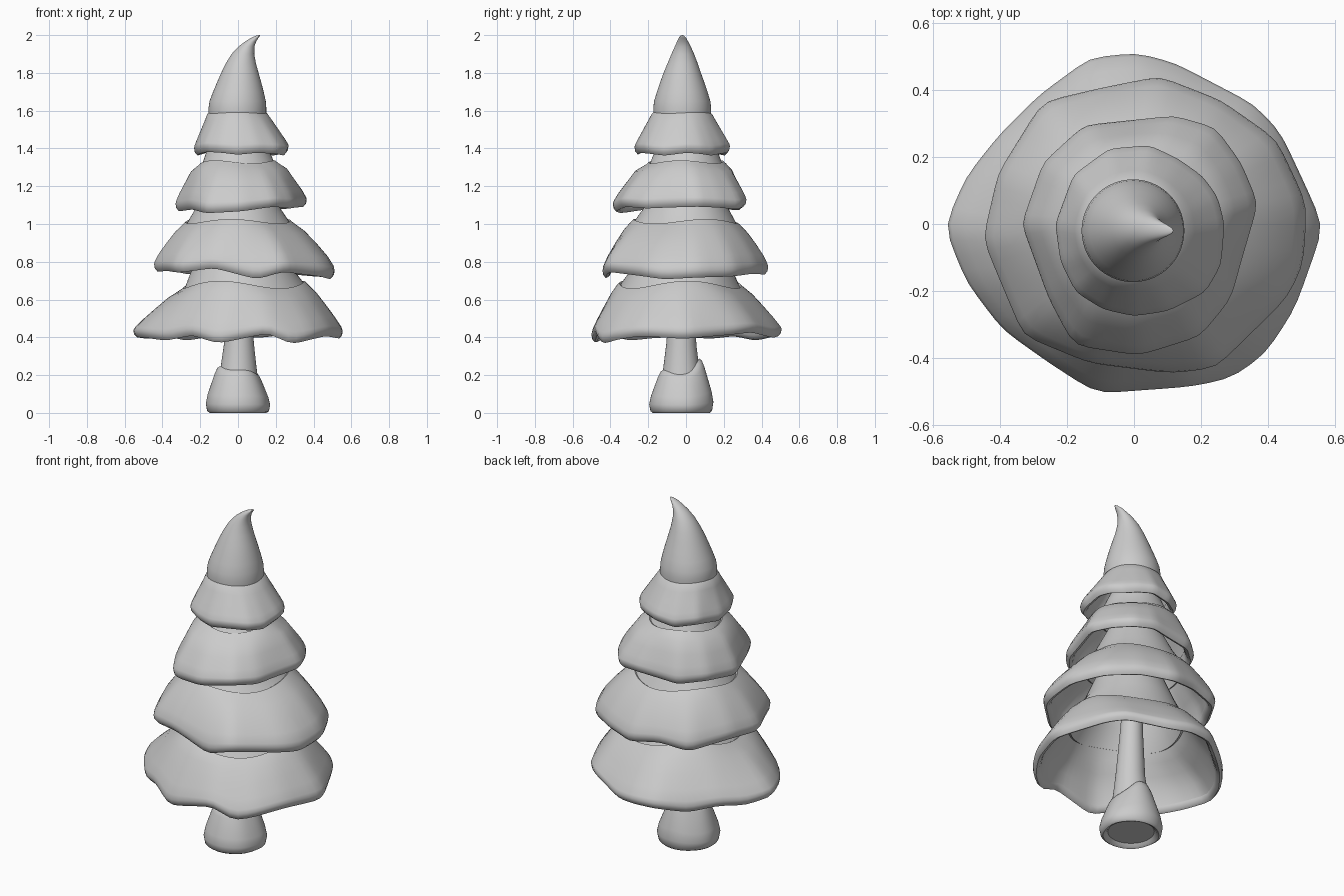
import bpy
from math import sin, cos, pi, radians, atan2, hypot

N = 72
ANG = [2 * pi * j / N for j in range(N)]


def loft(name, rings, cap_start=False, cap_end=False):
    """Skin a list of equal-length closed point rings."""
    verts = [p for ring in rings for p in ring]
    faces = []
    for i in range(len(rings) - 1):
        for j in range(N):
            k = (j + 1) % N
            faces.append((i * N + j, i * N + k, (i + 1) * N + k, (i + 1) * N + j))
    if cap_start:
        faces.append(tuple(range(N))[::-1])
    if cap_end:
        b = (len(rings) - 1) * N
        faces.append(tuple(range(b, b + N)))
    mesh = bpy.data.meshes.new(name)
    mesh.from_pydata(verts, [], faces)
    mesh.update()
    ob = bpy.data.objects.new(name, mesh)
    bpy.context.collection.objects.link(ob)
    bpy.ops.object.select_all(action='DESELECT')
    bpy.context.view_layer.objects.active = ob
    ob.select_set(True)
    bpy.ops.object.shade_smooth_by_angle(angle=radians(50))
    return ob


def circle(z, cx, cy, r):
    return [(cx + r * cos(a), cy + r * sin(a), z) for a in ANG]


def outline(corners):
    """Radius and height at every angle along a polygon of (x, y, z) hundredths."""
    pts = sorted((atan2(y, x) % (2 * pi), x / 100, y / 100, z / 100) for x, y, z in corners)
    first, last = pts[0], pts[-1]
    pts = [(last[0] - 2 * pi, *last[1:])] + pts + [(first[0] + 2 * pi, *first[1:])]
    out = []
    for a in ANG:
        for p, q in zip(pts, pts[1:]):
            if p[0] <= a < q[0]:
                dx, dy = q[1] - p[1], q[2] - p[2]
                # ray from the centre meets the edge p-q
                t = (p[1] * sin(a) - p[2] * cos(a)) / (dy * cos(a) - dx * sin(a))
                out.append((hypot(p[1] + t * dx, p[2] + t * dy), p[3] + t * (q[3] - p[3])))
                break
    # light rounding of the corners
    return [tuple(0.2 * out[i - 1][c] + 0.6 * out[i][c] + 0.2 * out[(i + 1) % N][c]
                  for c in (0, 1)) for i in range(N)]


def tier(label, corners, r_top, z_top, shape, peak, off=(0, 0), phase=0, wave=0.02):
    """One drooping snow layer over a hollow foliage cone."""
    rim = outline(corners)

    def ring(s, h, dr=0.0, dz=0.0):
        pts = []
        for a, (rr, zr) in zip(ANG, rim):
            r = r_top + (rr + 0.004 - r_top) * s + dr
            zt = z_top + wave * sin(3 * a + phase)
            pts.append((r * cos(a) + off[0] * (1 - s), r * sin(a) + off[1] * (1 - s),
                        zr + (zt - zr) * h + dz))
        return pts

    # snow: top lip, bulging side, rolled rim, underside
    snow = [ring(0, 1, -0.03, -0.01), ring(0, 1, -0.008, 0.004), ring(0, 1, 0.006, -0.008)]
    snow += [ring(s, h) for s, h in shape]
    snow += [ring(1, 0, 0, 0.035), ring(1, 0, -0.004, 0.013), ring(1, 0, -0.018, -0.003),
             ring(1, 0, -0.034, 0.004), ring(1, 0, -0.044, 0.024), ring(1, 0, -0.052, 0.06)]
    loft("snow_" + label, snow)
    # foliage cone under the snow, emerging above it
    cone = [ring(1, 0, -0.046, 0.03)]
    cone += [ring(s, h, -0.035) for s, h in reversed(shape[:-1])]
    cone += [ring(0, 1, -0.016)]
    cone += [circle(z, off[0] * 0.6, off[1] * 0.6, r) for z, r in peak]
    loft("foliage_" + label, cone)


tier("bottom",
     [(56, -1, 39.5), (47.5, -25, 41), (39, -38, 39), (29, -45.5, 36.5), (16.5, -48, 42.5),
      (-11, -50, 37), (-25, -41, 41.5), (-39, -31, 38.5), (-49.5, -17, 40), (-56, -1, 40.5),
      (-49.5, 14, 39.5), (-40, 26, 41), (-28, 38, 38.5), (-13, 49, 41), (1, 50.5, 41),
      (12, 47.5, 40), (35, 35.5, 43), (43, 27.5, 42), (51, 10.5, 40.5)],
     0.33, 0.675, [(0.27, 0.82), (0.53, 0.6), (0.79, 0.37), (0.96, 0.2)],
     [(0.79, 0.25), (0.98, 0.17)], off=(0.03, -0.03), phase=1.2)
tier("lower",
     [(51, 6, 72), (50, -12, 71), (45, -22, 72.5), (24, -42.5, 75), (10.5, -44, 71),
      (-13, -41, 77), (-32.5, -33, 74.5), (-38.5, -19, 75.5), (-44.5, -4.5, 75),
      (-40, 15, 76.5), (-27, 36, 73.5), (-10, 40, 76), (7.5, 43.5, 73.5), (25.5, 36.5, 74),
      (42, 25, 72.5)],
     0.285, 1.01, [(0.3, 0.82), (0.58, 0.6), (0.84, 0.37), (0.98, 0.2)],
     [(1.09, 0.22), (1.24, 0.145)], phase=0.4, wave=0.012)
tier("upper",
     [(36.5, 6, 109.5), (31.5, -11, 109), (28.5, -22, 108.5), (19.5, -33, 109.5),
      (1.5, -38.7, 107), (-17.7, -35.7, 106), (-25, -22, 108), (-33, 0, 107),
      (-26.7, 18, 108.5), (-14.7, 29, 107.5), (12, 31.8, 109.5), (24, 28.3, 108),
      (31.5, 18, 109)],
     0.205, 1.325, [(0.35, 0.84), (0.6, 0.6), (0.85, 0.36), (0.98, 0.2)],
     [(1.39, 0.165), (1.5, 0.115)], phase=2.0, wave=0.008)
tier("crown",
     [(26.5, 0, 138), (25.5, -12, 136.5), (21, -20, 137.5), (10, -25.5, 138), (0, -27, 137),
      (-9, -25, 138), (-17, -20, 138.5), (-21.5, -11, 137.5), (-23, 0, 136.5), (-17.7, 14.3, 138),
      (-7.3, 22, 136.5), (4.6, 23, 138), (13, 19, 137.5), (20, 14, 136.5), (24.5, 8, 137.5)],
     0.154, 1.59, [(0.26, 0.8), (0.56, 0.56), (0.83, 0.34), (0.97, 0.22)],
     [(1.63, 0.11), (1.72, 0.07)], off=(-0.003, -0.02), wave=0.003)

# bent snow tip running smoothly into the crown
tip = [(1.565, -0.003, -0.02, 0.152), (1.59, -0.003, -0.02, 0.153), (1.615, -0.003, -0.02, 0.153),
       (1.65, -0.002, -0.02, 0.149), (1.7, 0.002, -0.02, 0.134), (1.75, 0.006, -0.02, 0.117),
       (1.8, 0.01, -0.02, 0.099), (1.85, 0.015, -0.018, 0.08), (1.9, 0.026, -0.017, 0.06),
       (1.94, 0.045, -0.017, 0.042), (1.965, 0.066, -0.018, 0.03), (1.985, 0.088, -0.019, 0.02),
       (1.997, 0.107, -0.02, 0.01), (2.0, 0.114, -0.02, 0.003)]
loft("snow_tip", [circle(*c) for c in tip], cap_end=True)

# tapered trunk
loft("trunk", [circle(*c) for c in [(0.02, 0, -0.025, 0.125), (0.12, 0, -0.025, 0.115),
     (0.24, 0.003, -0.025, 0.095), (0.36, 0.005, -0.025, 0.08), (0.6, 0.002, -0.02, 0.064),
     (0.88, 0, -0.01, 0.05)]], cap_start=True, cap_end=True)

# snow mound around the foot of the trunk, with a peak at the back
mound = []
for h, r in [(0.12, 0.12), (0.02, 0.138), (0.0, 0.15), (0.04, 0.163), (0.2, 0.17), (0.4, 0.16),
             (0.65, 0.139), (0.85, 0.122), (0.96, 0.109), (1.0, 0.095), (0.95, 0.082)]:
    ring = []
    for a in ANG:
        top = 0.228 + 0.06 * max(0, sin(a)) ** 3 - 0.014 * cos(a) - 0.006 * cos(3 * a)
        ring.append((r * (1 + 0.015 * sin(5 * a)) * cos(a),
                     -0.025 + r * sin(a), top * h))
    mound.append(ring)
loft("snow_mound", mound)
